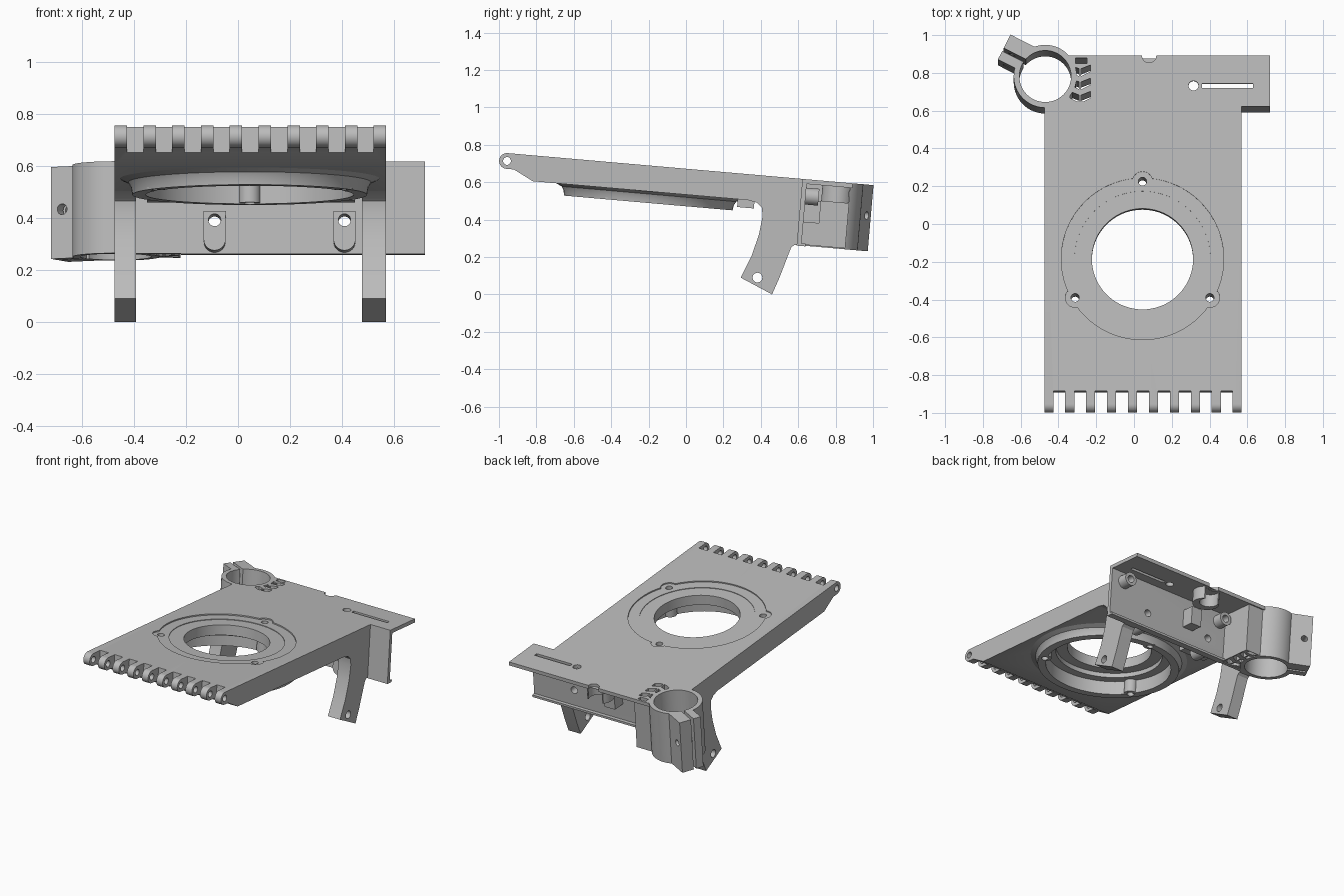
import bpy, bmesh
from math import sin, cos, pi, radians
from mathutils import Matrix, Vector

old = bpy.data.objects.get("Cube")
if old:
    bpy.data.objects.remove(old)

grey = bpy.data.materials.new("plain grey")
grey.use_nodes = True
colour = (0.5, 0.5, 0.5, 1)
grey.diffuse_color = colour
grey.node_tree.nodes["Principled BSDF"].inputs["Base Color"].default_value = colour

TILT = radians(5)
PLACE = Matrix.Translation((0, 0, 0.672)) @ Matrix.Rotation(-TILT, 4, 'X')
parts = []


def finish(name, bm, keep=True):
    bmesh.ops.recalc_face_normals(bm, faces=bm.faces)
    mesh = bpy.data.meshes.new(name)
    bm.to_mesh(mesh)
    bm.free()
    ob = bpy.data.objects.new(name, mesh)
    bpy.context.scene.collection.objects.link(ob)
    if keep:
        mesh.materials.append(grey)
        parts.append(ob)
    return ob


def prism(name, outline, a, b, axis='z', keep=True):
    """Extrude a 2D outline from a to b along an axis."""
    bm = bmesh.new()
    put = {'x': lambda p: (a, p[0], p[1]), 'y': lambda p: (p[0], a, p[1]),
           'z': lambda p: (p[0], p[1], a)}[axis]
    face = bm.faces.new([bm.verts.new(put(p)) for p in outline])
    new = bmesh.ops.extrude_face_region(bm, geom=[face])["geom"]
    step = Vector([(b - a) * (axis == k) for k in 'xyz'])
    bmesh.ops.translate(bm, vec=step, verts=[v for v in new if isinstance(v, bmesh.types.BMVert)])
    return finish(name, bm, keep)


def arc(cx, cy, r, start=0, end=360, n=48):
    full = end - start == 360
    count = n if full else n + 1
    angles = [radians(start + (end - start) * i / n) for i in range(count)]
    return [(cx + r * cos(t), cy + r * sin(t)) for t in angles]


def rect(x0, y0, x1, y1):
    return [(x0, y0), (x1, y0), (x1, y1), (x0, y1)]


def cut(targets, outline, a, b, axis='z'):
    cutter = prism("cutter", outline, a, b, axis, keep=False)
    cutter.hide_render = True
    for ob in targets:
        mod = ob.modifiers.new("cut", 'BOOLEAN')
        mod.operation, mod.solver, mod.object = 'DIFFERENCE', 'EXACT', cutter
        graph = bpy.context.evaluated_depsgraph_get()
        mesh = bpy.data.meshes.new_from_object(ob.evaluated_get(graph))
        ob.modifiers.clear()
        ob.data = mesh
    bpy.data.objects.remove(cutter)


def upright(y, z):
    """Level-frame point expressed in the tilted plate frame."""
    z -= 0.672
    return (y * cos(TILT) - z * sin(TILT), y * sin(TILT) + z * cos(TILT))


LEFT, RIGHT, DEEP = -0.475, 0.57, -0.138
CX, CY = 0.045, -0.185

# Main deck with hinge nose
nose = arc(-0.957, -0.042, 0.042, 90, 270, 16)
deck = prism("deck", [(0.64, 0)] + nose + [(-0.916, -0.084), (-0.81, DEEP), (0.64, DEEP)],
             LEFT, RIGHT, 'x')
pitch, tooth = 0.1108, 0.048
for i in range(9):
    x = LEFT + i * pitch
    cut([deck], rect(x + tooth, -1.1, x + pitch, -0.888), -0.3, 0.1)
cut([deck], arc(-0.957, -0.042, 0.021, n=24), -1, 1, 'x')

# Ring collar below the deck
bm = bmesh.new()
section = [(0.40, -0.12), (0.40, -0.2), (0.452, -0.2), (0.457, -0.172),
           (0.468, -0.152), (0.5, -0.138), (0.5, -0.12)]
loop = [bm.verts.new((CX + r, CY, z)) for r, z in section]
edges = [bm.edges.new((loop[i], loop[(i + 1) % len(loop)])) for i in range(len(loop))]
bmesh.ops.spin(bm, geom=loop + edges, cent=(CX, CY, 0), axis=(0, 0, 1),
               angle=2 * pi, steps=72, use_merge=True)
bmesh.ops.remove_doubles(bm, verts=bm.verts, dist=0.0001)
collar = finish("ring_collar", bm)

# Round opening, stepped from below, and shallow seat on top
ears = [(CX + 0.412 * cos(radians(a)), CY + 0.412 * sin(radians(a))) for a in (90, 210, 330)]
cut([deck], arc(CX, CY, 0.43, n=72), -0.008, 0.1)
for ex, ey in ears:
    cut([deck], arc(ex, ey, 0.052, n=32), -0.008, 0.1)
cut([deck], arc(CX, CY, 0.36, n=72), -0.012, 0.1)
cut([deck], arc(CX, CY, 0.40, n=72), -0.3, -0.11)
cut([deck], arc(CX, CY, 0.34, n=72), -0.3, -0.08)
cut([deck], arc(CX, CY, 0.268, n=72), -0.3, 0.1)
for ex, ey in ears:
    post = prism("screw_post", arc(ex, ey, 0.042, n=32), -0.196, -0.1)
    cut([deck, collar, post], arc(ex, ey, 0.022, n=24), -0.3, 0.1)

# Curved legs
leg_side = [upright(*p) for p in [
    (0.33, 0.53), (0.33, 0.505), (0.38, 0.49), (0.405, 0.465), (0.41, 0.42), (0.39, 0.32),
    (0.35, 0.205), (0.292, 0.09), (0.46, 0.0), (0.5, 0.09), (0.55, 0.22), (0.563, 0.252),
    (0.58, 0.265), (0.61, 0.265), (0.628, 0.53)]]
for name, x0, x1 in (("right_leg", LEFT, -0.392), ("left_leg", 0.478, RIGHT)):
    leg = prism(name, leg_side, x0, x1, 'x')
    cut([leg], arc(*upright(0.382, 0.09), 0.026, n=24), -1, 1, 'x')

# Rear shelf, hanging wall and bottom lip
shelf = prism("rear_shelf", rect(LEFT, 0.625, 0.72, 0.895), -0.025, 0)
wall = prism("rear_wall", rect(LEFT, 0.625, 0.72, 0.65), -0.355, 0)
lip = prism("wall_lip", rect(-0.22, 0.625, 0.72, 0.672), -0.358, -0.343)
cut([shelf], arc(0.08, 0.895, 0.038, n=32), -0.2, 0.1)
cut([shelf], arc(0.315, 0.735, 0.026, n=24), -0.2, 0.1)
cut([shelf], rect(0.36, 0.722, 0.63, 0.746), -0.2, 0.1)

# Lattice rib beside the clamp
rib = prism("lattice_rib", rect(-0.365, 0.63, -0.222, 0.885), -0.35, 0)
holes = [rect(-0.31, 0.853, -0.25, 0.882)]
for y in (0.67, 0.74, 0.81):
    holes.append([(-0.34, y), (-0.29, y - 0.025), (-0.29, y + 0.015), (-0.34, y + 0.035)])
    holes.append([(-0.28, y - 0.025), (-0.23, y), (-0.23, y + 0.035), (-0.28, y + 0.015)])
for hole in holes:
    cut([rib, shelf], hole, -0.5, 0.1)

# Split clamp ring with two ears
KX, KY, TURN = -0.47, 0.785, radians(153)


def clamp_frame(u, v):
    return (KX + u * cos(TURN) - v * sin(TURN), KY + u * sin(TURN) + v * cos(TURN))


clamp = prism("clamp_ring", arc(KX, KY, 0.167, n=64), -0.355, 0)
clamp_parts = [clamp]
for name, v0, v1 in (("clamp_ear_back", -0.114, -0.034), ("clamp_ear_front", -0.016, 0.034)):
    ear = prism(name, [clamp_frame(*p) for p in rect(0.1, v0, 0.264, v1)], -0.355, 0)
    clamp_parts.append(ear)
cut(clamp_parts + [shelf, wall, rib, deck], arc(KX, KY, 0.137, n=64), -0.5, 0.1)
cut([clamp], [clamp_frame(*p) for p in rect(0.05, -0.034, 0.3, -0.016)], -0.5, 0.1)

# Bolt hole through the clamp ears
bolt = [clamp_frame(0.215, v) for v in (-0.3, 0.3)]
axis = Vector((bolt[1][0] - bolt[0][0], bolt[1][1] - bolt[0][1], 0))
for ear in clamp_parts[1:]:
    spin = axis.to_track_quat('Y', 'Z').to_matrix().to_4x4()
    frame = Matrix.Translation((*clamp_frame(0.215, 0), -0.165)) @ spin
    ear.data.transform(frame.inverted())
    cut([ear], arc(0, 0, 0.021, n=24), -0.5, 0.5, 'y')
    ear.data.transform(frame)

# Bosses in front of the wall, with hooks under the deck
for x in (-0.09, 0.41):
    lug = prism("front_boss", [(x - 0.043, -0.2)] + arc(x, -0.31, 0.042, 180, 360, 20)
                + [(x + 0.043, -0.2)], 0.53, 0.63, 'y')
    cut([lug, wall], arc(x, -0.235, 0.024, n=24), 0.4, 0.7, 'y')
    prism("deck_hook", rect(x - 0.16 if x > 0 else x - 0.26, 0.29,
                            x + 0.04 if x > 0 else x - 0.06, 0.38), -0.18, -0.13)

# Bosses and cable guide behind the wall
for x in (0.62, -0.17):
    boss = prism("rear_boss", arc(x, -0.09, 0.045, n=32), 0.645, 0.72, 'y')
    cut([boss], arc(x, -0.09, 0.024, n=24), 0.66, 0.8, 'y')
guide = prism("cable_guide", arc(0.08, 0.82, 0.085, n=40), -0.11, -0.02)
cut([guide], arc(0.08, 0.85, 0.06, n=32), -0.3, -0.022)
cut([guide], rect(-0.1, 0.88, 0.3, 1), -0.3, 0.1)
prism("guide_block", rect(0.04, 0.64, 0.12, 0.735), -0.23, -0.11)

# Tilt everything into place and smooth the round faces
bpy.ops.object.select_all(action='DESELECT')
for ob in parts:
    ob.data.transform(PLACE)
    ob.select_set(True)
bpy.context.view_layer.objects.active = parts[0]
bpy.ops.object.shade_smooth_by_angle(angle=radians(30))
